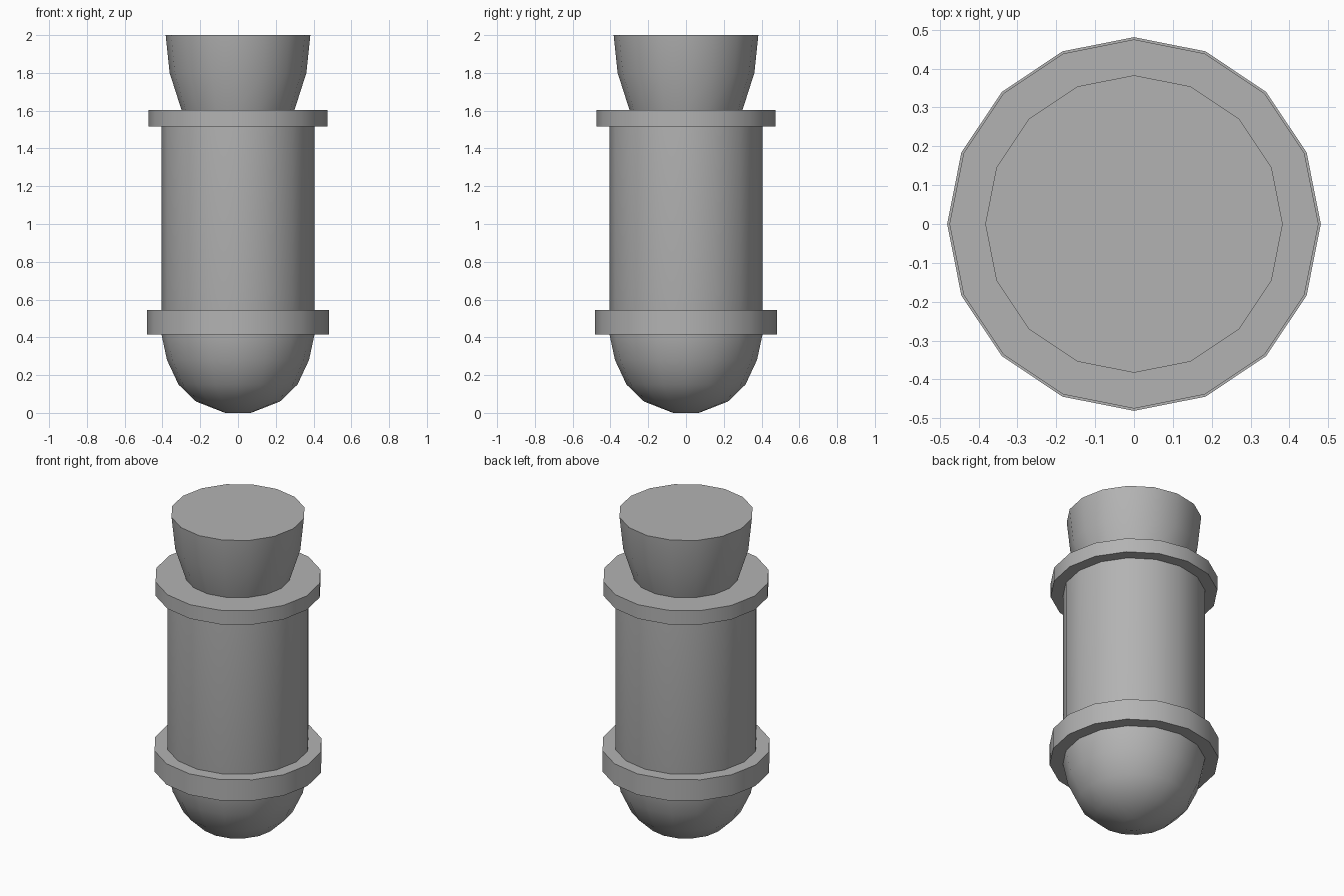
import bpy, bmesh
from math import cos, sin, tau, radians

if "Cube" in bpy.data.objects:
    bpy.data.objects.remove(bpy.data.objects["Cube"])

SIDES = 16

# Mid-dark grey shared by all parts
grey = bpy.data.materials.new("dark_grey")
grey.diffuse_color = (0.45, 0.45, 0.45, 1)
grey.use_nodes = True
grey.node_tree.nodes["Principled BSDF"].inputs["Base Color"].default_value = grey.diffuse_color


def lathe(name, profile, cap_bottom=False, cap_top=False):
    """Spin a (radius, z) profile, listed bottom to top, around the z axis."""
    bm = bmesh.new()
    rings = [[bm.verts.new((r * cos(tau * i / SIDES), r * sin(tau * i / SIDES), z))
              for i in range(SIDES)] for r, z in profile]
    for low, high in zip(rings, rings[1:]):
        for i in range(SIDES):
            j = (i + 1) % SIDES
            bm.faces.new((low[i], low[j], high[j], high[i]))
    if cap_bottom:
        bm.faces.new(rings[0][::-1])
    if cap_top:
        bm.faces.new(rings[-1])
    mesh = bpy.data.meshes.new(name)
    bm.to_mesh(mesh)
    bm.free()
    mesh.materials.append(grey)
    obj = bpy.data.objects.new(name, mesh)
    bpy.context.collection.objects.link(obj)
    bpy.ops.object.select_all(action='DESELECT')
    obj.select_set(True)
    bpy.context.view_layer.objects.active = obj
    bpy.ops.object.shade_smooth_by_angle(angle=radians(40))
    return obj


# Straight tube with a rounded bottom
lathe("tube_body", [(0.068, 0), (0.222, 0.06), (0.315, 0.15), (0.376, 0.28),
                    (0.405, 0.415), (0.405, 1.515)], cap_bottom=True)

# Band around the bottom of the tube
lathe("lower_band", [(0.405, 0.415), (0.481, 0.415), (0.481, 0.546), (0.405, 0.546)])

# Rim at the mouth, reaching in to the stopper
lathe("upper_rim", [(0.405, 1.515), (0.475, 1.515), (0.475, 1.603), (0.299, 1.603)])

# Flared stopper
lathe("stopper", [(0.299, 1.603), (0.362, 1.8), (0.383, 2.0)], cap_top=True)
